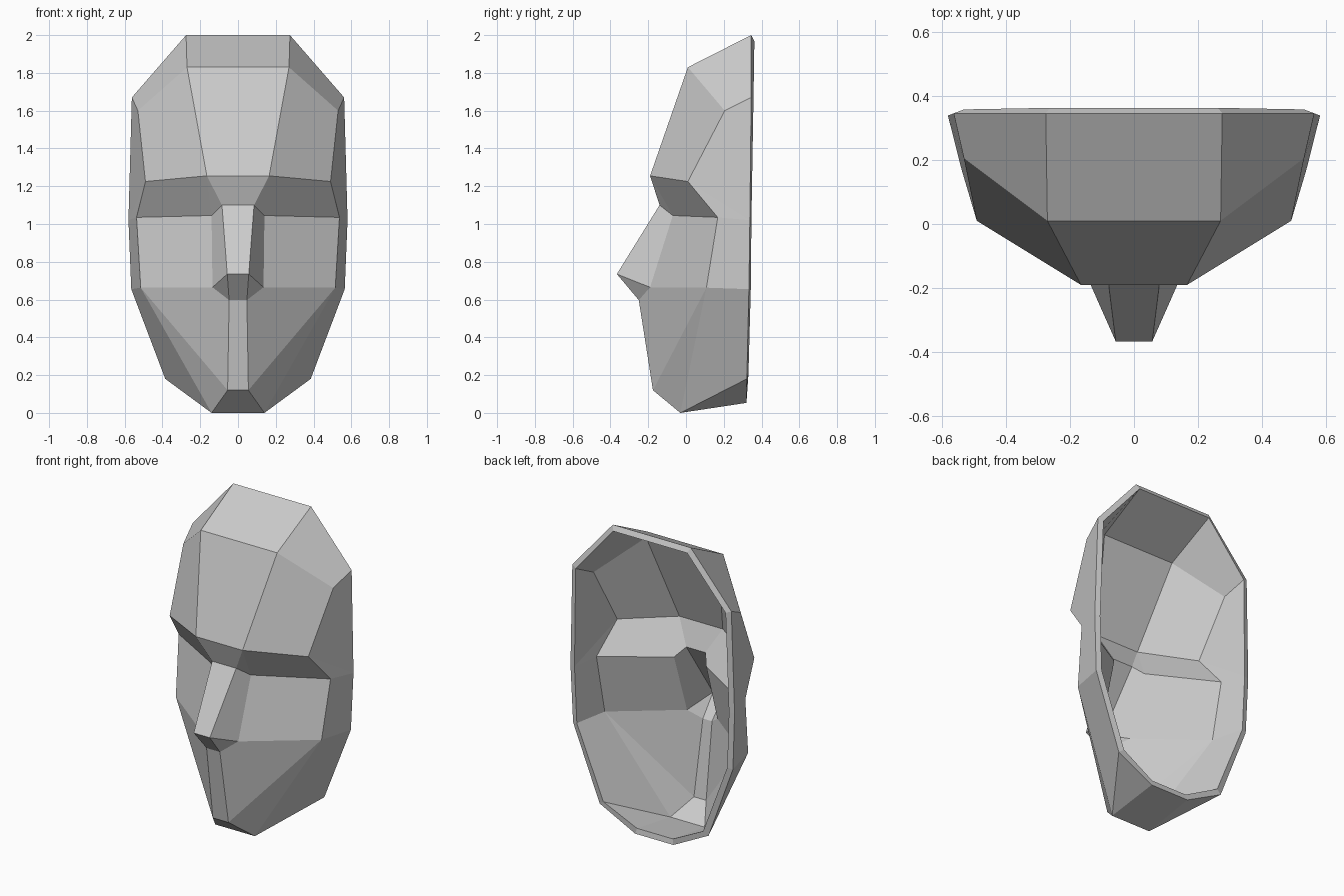
import bpy, bmesh

if "Cube" in bpy.data.objects:
    bpy.data.objects.remove(bpy.data.objects["Cube"])

# Key points of the right half, grouped from forehead to chin
points = {
    "A": (0.275, 0.345, 2.0), "B": (0.27, 0.01, 1.83),      # crown
    "C": (0.562, 0.345, 1.67), "D": (0.53, 0.205, 1.6),     # temple
    "E": (0.165, -0.19, 1.255), "F": (0.49, 0.01, 1.225),   # brow
    "G": (0.085, -0.14, 1.10), "H": (0.14, -0.07, 1.045),   # nose bridge, inner eye
    "I": (0.537, 0.168, 1.035), "Q": (0.58, 0.338, 1.02),   # outer eye, side rim
    "J": (0.057, -0.366, 0.735), "K": (0.135, -0.19, 0.665),  # nose tip, nostril
    "L": (0.047, -0.25, 0.597), "M": (0.515, 0.108, 0.663),  # nose base, cheek
    "R": (0.565, 0.333, 0.655), "P": (0.385, 0.322, 0.18),  # jaw rim
    "N": (0.055, -0.175, 0.12), "O": (0.14, -0.03, 0.0),    # chin
    "U": (0.135, 0.32, 0.053),                              # rim under chin
}
side_faces = ("ABDC BEFD EGH EHIF GJKH JLK HKMI LNMK MNO MOPR "
              "DFQC FIQ IMRQ OUP").split()
centre_line = "ABEGJLNOU"

bm = bmesh.new()
right = {k: bm.verts.new(p) for k, p in points.items()}
left = {k: bm.verts.new((-x, y, z)) for k, (x, y, z) in points.items()}

# Mirrored side panels
for half in (right, left):
    for face in side_faces:
        bm.faces.new([half[k] for k in face])

# Strip of panels down the middle
for a, b in zip(centre_line, centre_line[1:]):
    bm.faces.new((left[a], left[b], right[b], right[a]))

# Make all panels face outward
bmesh.ops.recalc_face_normals(bm, faces=bm.faces)
bm.normal_update()
if sum(f.normal.y * f.calc_area() for f in bm.faces) > 0:
    bmesh.ops.reverse_faces(bm, faces=bm.faces)

mesh = bpy.data.meshes.new("face_mask")
bm.to_mesh(mesh)
bm.free()
mask = bpy.data.objects.new("face_mask", mesh)
bpy.context.collection.objects.link(mask)

# Shell thickness, open at the back
shell = mask.modifiers.new("shell", 'SOLIDIFY')
shell.thickness = 0.035
shell.offset = -1
shell.use_even_offset = True
